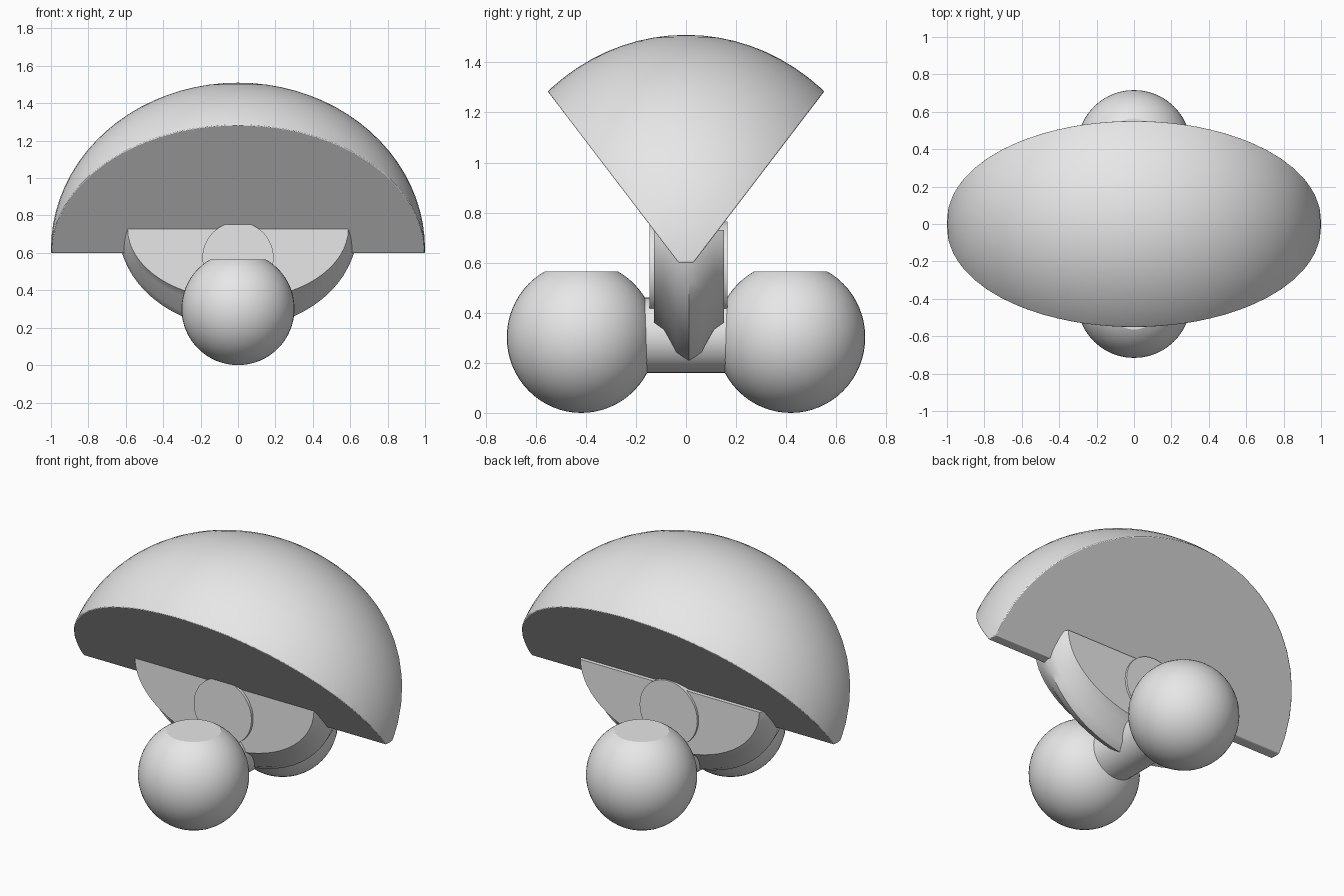
import bpy, bmesh, math
from mathutils import Vector, Matrix

cube = bpy.data.objects.get("Cube")
if cube:
    bpy.data.objects.remove(cube, do_unlink=True)

grey = bpy.data.materials.new("plain_grey")
grey.use_nodes = True
grey.diffuse_color = (0.8, 0.8, 0.8, 1)
grey.node_tree.nodes["Principled BSDF"].inputs["Base Color"].default_value = (0.8, 0.8, 0.8, 1)


def finish(bm, name, bevel=0):
    """Turn a bmesh into a smooth-shaded object with sharp creases."""
    bmesh.ops.recalc_face_normals(bm, faces=bm.faces[:])
    mesh = bpy.data.meshes.new(name)
    bm.to_mesh(mesh)
    bm.free()
    mesh.materials.append(grey)
    obj = bpy.data.objects.new(name, mesh)
    bpy.context.collection.objects.link(obj)
    bpy.ops.object.select_all(action='DESELECT')
    obj.select_set(True)
    bpy.context.view_layer.objects.active = obj
    bpy.ops.object.shade_smooth_by_angle(angle=math.radians(30))
    if bevel:
        mod = obj.modifiers.new("soft_rim", 'BEVEL')
        mod.width = bevel
        mod.segments = 2
        mod.angle_limit = math.radians(35)
    return obj


def slice_off(bm, point, normal):
    """Remove everything on the normal side of a plane and cap the cut."""
    cut = bmesh.ops.bisect_plane(bm, geom=bm.verts[:] + bm.edges[:] + bm.faces[:],
                                 plane_co=point, plane_no=normal, clear_outer=True)
    edges = [e for e in cut["geom_cut"] if isinstance(e, bmesh.types.BMEdge)]
    bmesh.ops.edgeloop_fill(bm, edges=edges)


def ellipsoid(centre, radii, segments=48, rings=32):
    bm = bmesh.new()
    bmesh.ops.create_uvsphere(bm, u_segments=segments, v_segments=rings, radius=1)
    bm.transform(Matrix.Translation(centre) @ Matrix.Diagonal((*radii, 1)))
    return bm


def cylinder_y(name, radius, z, y0, y1):
    bm = bmesh.new()
    bmesh.ops.create_cone(bm, cap_ends=True, segments=48, radius1=radius,
                          radius2=radius, depth=y1 - y0)
    bm.transform(Matrix.Translation((0, (y0 + y1) / 2, z)) @ Matrix.Rotation(math.pi / 2, 4, 'X'))
    return finish(bm, name)


# Domed wedge: an ellipsoid trimmed by two sloping sides and a narrow base
dome = ellipsoid((0, 0, 0.62), (1.0, 0.83, 0.89), 64, 40)
for side in (-1, 1):
    slice_off(dome, Vector((0, side * 0.03, 0.6)), Vector((0, side * 0.55, -0.42)))
slice_off(dome, Vector((0, 0, 0.6)), Vector((0, 0, -1)))
finish(dome, "dome_wedge", 0.012)

# Keel: half-ellipse sections that swell towards a central ridge
keel = bmesh.new()
STEPS = 32
sections = [(-0.14, 0.59, 0.38), (-0.1, 0.61, 0.41), (-0.05, 0.63, 0.50), (0, 0.64, 0.53),
            (0.05, 0.63, 0.50), (0.1, 0.61, 0.41), (0.14, 0.59, 0.38)]
loops = []
for y, rx, rz in sections:
    angles = [math.pi * i / STEPS for i in range(STEPS + 1)]
    loops.append([keel.verts.new((rx * math.cos(a), y + 0.012, 0.73 - rz * math.sin(a)))
                  for a in angles])
for a, b in zip(loops, loops[1:]):
    for i in range(STEPS + 1):
        j = (i + 1) % (STEPS + 1)
        keel.faces.new((a[i], a[j], b[j], b[i]))
keel.faces.new(loops[0])
keel.faces.new(loops[-1])
finish(keel, "keel")

# Hub disc through the keel and the axle joining the two balls
cylinder_y("hub_disc", 0.19, 0.575, -0.145, 0.165)
cylinder_y("axle", 0.15, 0.31, -0.3, 0.3)

# Balls with a flattened top
for name, side in (("front_ball", -1), ("back_ball", 1)):
    ball = ellipsoid((0, side * 0.418, 0.302), (0.302, 0.298, 0.302))
    slice_off(ball, Vector((0, 0, 0.565)), Vector((0, 0, 1)))
    finish(ball, name, 0.02)
